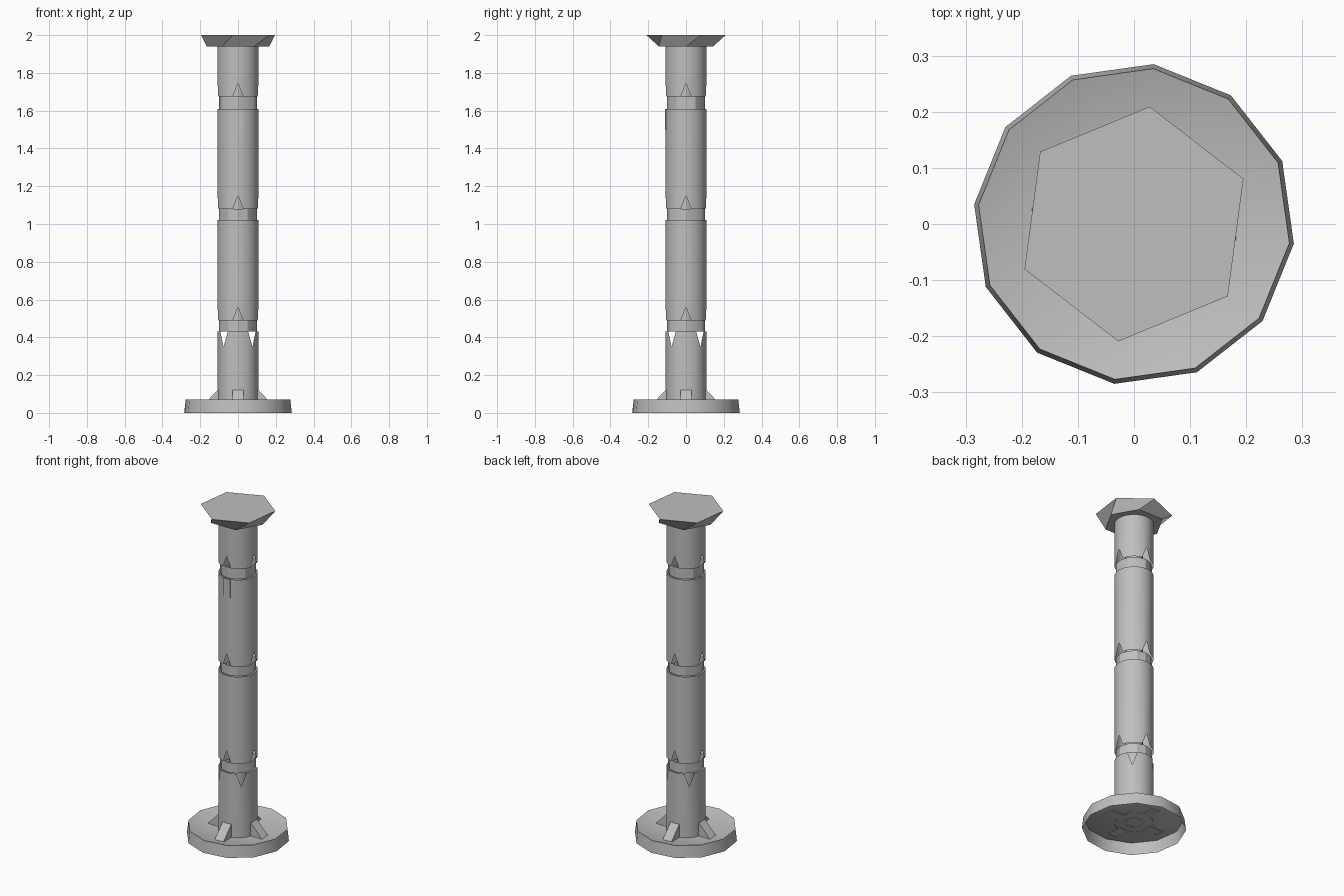
import bpy, bmesh, math

cube = bpy.data.objects.get("Cube")
if cube:
    bpy.data.objects.remove(cube)

stone = bpy.data.materials.new("grey_stone")
stone.use_nodes = True
grey = (0.52, 0.52, 0.52, 1)
stone.diffuse_color = grey
stone.node_tree.nodes["Principled BSDF"].inputs["Base Color"].default_value = grey


def finish(name, bm, smooth=True):
    mesh = bpy.data.meshes.new(name)
    bm.to_mesh(mesh)
    bm.free()
    obj = bpy.data.objects.new(name, mesh)
    bpy.context.collection.objects.link(obj)
    mesh.materials.append(stone)
    if smooth:
        bpy.ops.object.select_all(action="DESELECT")
        obj.select_set(True)
        bpy.context.view_layer.objects.active = obj
        bpy.ops.object.shade_smooth_by_angle(angle=math.radians(30))
    return obj


def ring(bm, sides, radius, height, turn=0):
    """Ring of vertices; height is a number or a function of the index."""
    verts = []
    for i in range(sides):
        a = math.radians(turn) + math.tau * i / sides
        z = height(i) if callable(height) else height
        verts.append(bm.verts.new((radius * math.cos(a), radius * math.sin(a), z)))
    return verts


def bridge(bm, low, high):
    n = len(low)
    for i in range(n):
        j = (i + 1) % n
        bm.faces.new((low[i], low[j], high[j], high[i]))


def tube(name, sides, radius, low, high):
    bm = bmesh.new()
    bridge(bm, ring(bm, sides, radius, low), ring(bm, sides, radius, high))
    return finish(name, bm)


# Hollow base: slanted rim wall and a shallow dish
bm = bmesh.new()
rings = [ring(bm, 12, r, z, -7) for r, z in
         [(0.287, 0), (0.279, 0.072), (0.18, 0.042)]]
for low, high in zip(rings, rings[1:]):
    bridge(bm, low, high)
bm.faces.new(rings[-1])
finish("base", bm)

# Shaft segments, with pointed notches in their edges
RADIUS, STEPS = 0.108, 24
quarter = STEPS // 4


def notched_bottom(z):
    return lambda i: z + (0.07 if i % quarter == 0 else 0)


def notched_top(z):
    return lambda i: z - (0.08 if i % quarter == quarter // 2 else 0)


tube("lower_shaft", STEPS, RADIUS, 0.04, notched_top(0.43))
tube("middle_shaft", STEPS, RADIUS, notched_bottom(0.49), 1.02)
tube("upper_shaft", STEPS, RADIUS, notched_bottom(1.08), 1.61)
tube("top_shaft", STEPS, RADIUS, notched_bottom(1.675), 1.94)

# Recessed necks between the segments and the core inside
for label, low, high in [("lower", 0.43, 0.49), ("middle", 1.02, 1.08), ("upper", 1.61, 1.675)]:
    tube(label + "_neck", 12, 0.1, low, high)
tube("inner_core", 12, 0.05, 0.04, 1.94)

# Six-sided cap, flaring and twisting upwards
bm = bmesh.new()
under = ring(bm, 6, 0.166, 1.94)
over = ring(bm, 6, 0.211, 2.0, 22.4)
bridge(bm, under, over)
bm.faces.new(reversed(under))
bm.faces.new(over)
finish("cap", bm, smooth=False)

# Sloping braces around the foot
for k, side in enumerate(("left", "back", "right", "front")):
    bm = bmesh.new()
    ends = [[bm.verts.new((x, y, z)) for x, z in
             [(0.09, 0.04), (0.185, 0.04), (0.107, 0.122), (0.09, 0.122)]]
            for y in (-0.029, 0.029)]
    bridge(bm, *ends)
    bm.faces.new(ends[0])
    bm.faces.new(reversed(ends[1]))
    bmesh.ops.recalc_face_normals(bm, faces=bm.faces)
    brace = finish(side + "_brace", bm, smooth=False)
    brace.rotation_euler.z = k * math.pi / 2

# Narrow upright plate on the front
bm = bmesh.new()
bmesh.ops.create_cube(bm, size=1)
bmesh.ops.scale(bm, vec=(0.046, 0.008, 0.11), verts=bm.verts)
bmesh.ops.translate(bm, vec=(0, -0.106, 1.553), verts=bm.verts)
finish("front_plate", bm, smooth=False)
